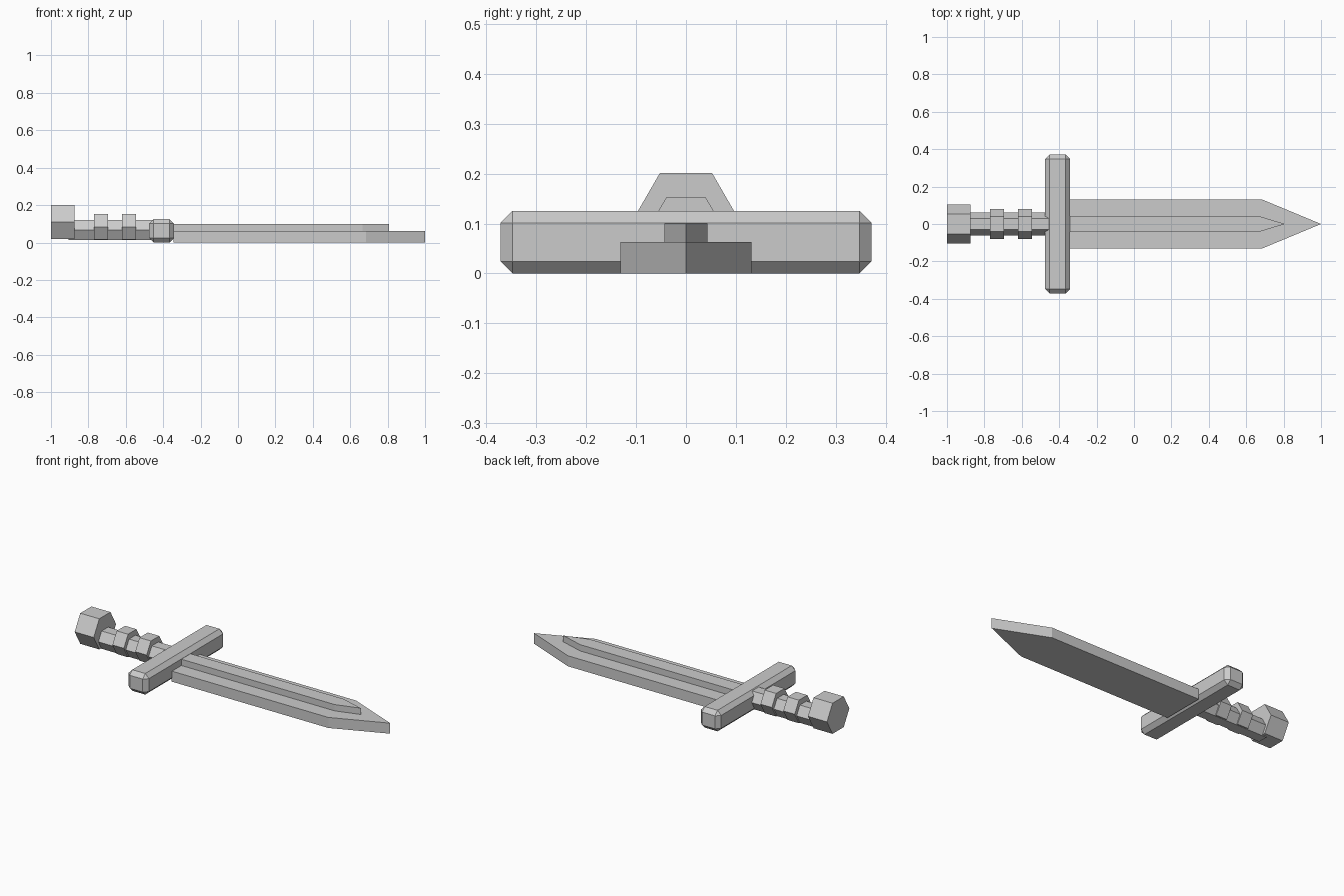
import bpy
import bmesh
import math

cube = bpy.data.objects.get("Cube")
if cube:
    bpy.data.objects.remove(cube, do_unlink=True)

steel = bpy.data.materials.new("light grey")
steel.use_nodes = True
GREY = (0.6, 0.6, 0.6, 1)
steel.diffuse_color = GREY
steel.node_tree.nodes["Principled BSDF"].inputs["Base Color"].default_value = GREY


def prism(name, outline, offset):
    """Extrude a flat outline by an offset vector into a closed solid."""
    bm = bmesh.new()
    face = bm.faces.new([bm.verts.new(p) for p in outline])
    ext = bmesh.ops.extrude_face_region(bm, geom=[face], use_keep_orig=True)
    verts = [v for v in ext["geom"] if isinstance(v, bmesh.types.BMVert)]
    bmesh.ops.translate(bm, verts=verts, vec=offset)
    bmesh.ops.recalc_face_normals(bm, faces=bm.faces)
    mesh = bpy.data.meshes.new(name)
    bm.to_mesh(mesh)
    bm.free()
    mesh.materials.append(steel)
    obj = bpy.data.objects.new(name, mesh)
    bpy.context.collection.objects.link(obj)
    return obj


def hex_bar(name, x0, x1, z, r):
    """Six-sided bar along x with flat top and bottom."""
    angles = [math.radians(60 * i) for i in range(6)]
    outline = [(x0, r * math.cos(a), z + r * math.sin(a)) for a in angles]
    return prism(name, outline, (x1 - x0, 0, 0))


def pointed_slab(name, x0, shoulder, tip, w, z0, z1):
    outline = [(x0, -w, z0), (shoulder, -w, z0), (tip, 0, z0),
               (shoulder, w, z0), (x0, w, z0)]
    return prism(name, outline, (0, 0, z1 - z0))


# Handle
hex_bar("pommel", -1.0, -0.875, 0.11, 0.105)
hex_bar("grip", -0.905, -0.455, 0.0675, 0.061)
for i, x in enumerate((-0.77, -0.62)):
    hex_bar(f"grip_ring_{i + 1}", x, x + 0.075, 0.084, 0.079)

# Crossguard with chamfered edges
X0, X1, W, H = -0.475, -0.342, 0.372, 0.125
guard = prism("crossguard", [(X0, -W, 0), (X1, -W, 0), (X1, W, 0), (X0, W, 0)], (0, 0, H))
bevel = guard.modifiers.new("chamfer", "BEVEL")
bevel.width = 0.024
bevel.segments = 1

# Blade and its raised centre ridge
pointed_slab("blade", -0.345, 0.685, 1.0, 0.131, 0, 0.0625)
pointed_slab("blade_ridge", -0.36, 0.665, 0.807, 0.043, 0.05, 0.1)
